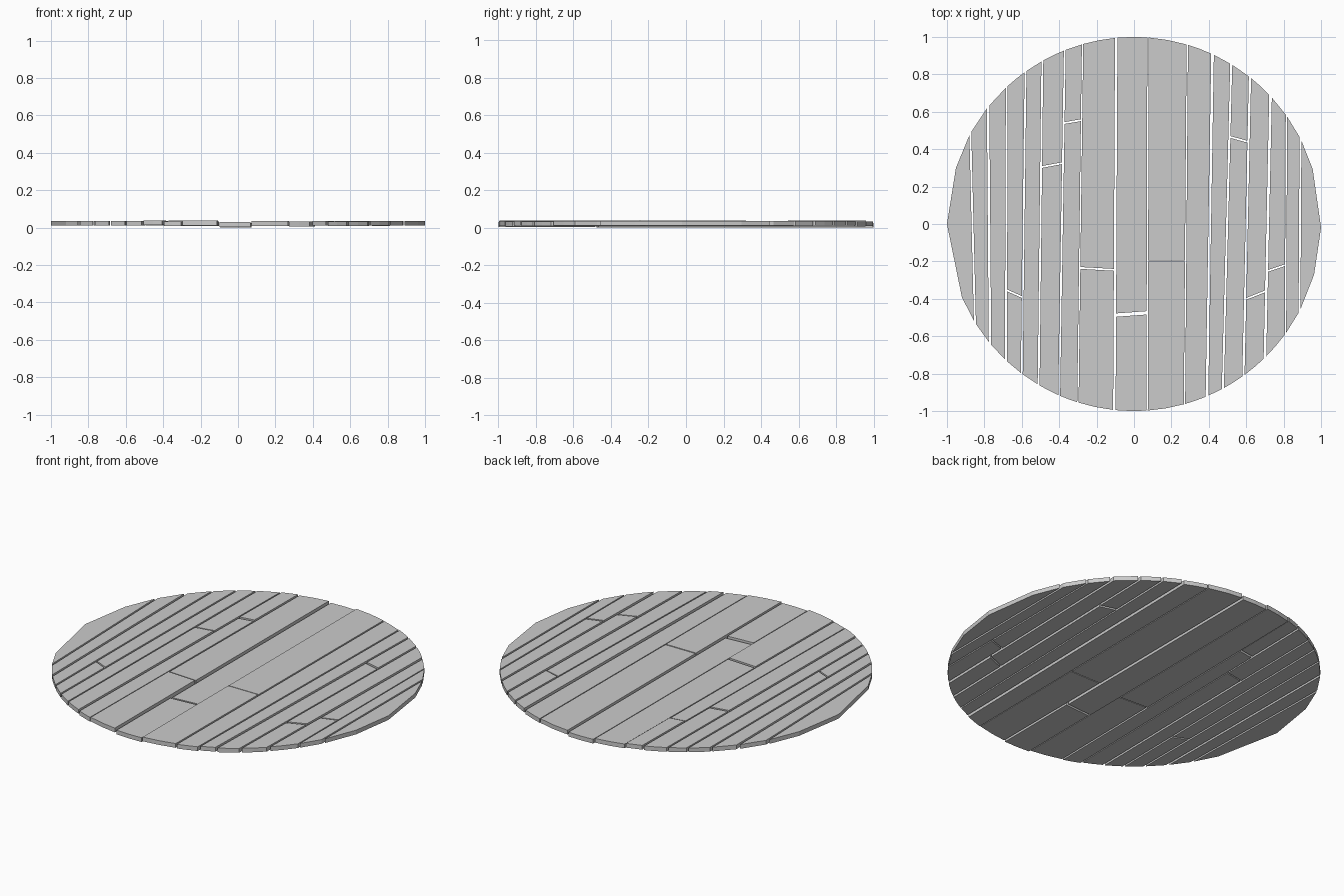
import bpy, bmesh, math

if "Cube" in bpy.data.objects:
    bpy.data.objects.remove(bpy.data.objects["Cube"])

THICK = 0.025
# seams between boards: x at back rim, x at front rim, gap width
SEAMS = [(-.875, -.850, .010), (-.780, -.770, .013), (-.680, -.685, .010), (-.580, -.600, .010),
         (-.490, -.510, .010), (-.370, -.400, .010), (-.275, -.300, .007), (-.095, -.105, .013),
         (.075, .070, .007), (.285, .270, .007), (.420, .390, .014), (.520, .475, .011),
         (.620, .585, .012), (.730, .700, .014), (.815, .810, .007), (.890, .885, .010)]
# cross cuts: board index -> y on left, y on right, gap width
CUTS = {2: (-.355, -.390, .010), 4: (.305, .325, .010), 5: (.540, .555, .010),
        6: (-.235, -.245, .010), 7: (-.487, -.475, .018), 8: (-.198, -.198, .006),
        11: (.465, .440, .010), 12: (-.400, -.360, .010), 13: (-.250, -.220, .010)}
# underside height of each board: (front piece, back piece)
BASE = [(.011, .011), (.011, .011), (.011, .011), (.011, .011), (.013, .011), (.009, .013),
        (.012, .008), (.004, .000), (.010, .009), (.007, .007), (.011, .011), (.008, .011),
        (.009, .011), (.011, .010), (.011, .011)]


def rim(x):
    return math.sqrt(max(0, 1 - x * x))


def seam_x(seam, y, side):
    xt, xb, gap = seam
    yt, yb = rim(xt), -rim(xb)
    return xb + (xt - xb) * (y - yb) / (yt - yb) + side * gap / 2


def plank(name, outline, z):
    # flat outline extruded upward into a board
    bm = bmesh.new()
    face = bm.faces.new([bm.verts.new((x, y, z)) for x, y in outline])
    ext = bmesh.ops.extrude_face_region(bm, geom=[face])
    for v in ext['geom']:
        if isinstance(v, bmesh.types.BMVert):
            v.co.z += THICK
    bmesh.ops.recalc_face_normals(bm, faces=bm.faces)
    mesh = bpy.data.meshes.new(name)
    bm.to_mesh(mesh)
    bm.free()
    bpy.context.collection.objects.link(bpy.data.objects.new(name, mesh))


def arc(x0, x1, sign):
    # rim points; the wider boards get one extra point
    n = 2 if abs(x1 - x0) > .09 else 1
    return [(x0 + (x1 - x0) * i / n, sign * rim(x0 + (x1 - x0) * i / n)) for i in range(n + 1)]


# boards between neighbouring seams
for i in range(len(SEAMS) - 1):
    left, right = SEAMS[i], SEAMS[i + 1]
    gl, gr = left[2] / 2, right[2] / 2
    back = arc(right[0] - gr, left[0] + gl, 1)
    front = arc(left[1] + gl, right[1] - gr, -1)
    zf, zb = BASE[i]
    if i in CUTS:
        yl, yr, g = CUTS[i]
        lo = [(seam_x(right, yr, -1), yr - g / 2), (seam_x(left, yl, 1), yl - g / 2)]
        hi = [(seam_x(left, yl, 1), yl + g / 2), (seam_x(right, yr, -1), yr + g / 2)]
        plank(f"board_{i + 1}_front", front + lo, zf)
        plank(f"board_{i + 1}_back", hi + back, zb)
    else:
        plank(f"board_{i + 1}", front + back, zf)

# outer end boards with pointed rim
plank("board_left_end", [(-.880, .475), (-.952, .300), (-1, 0), (-.920, -.392), (-.856, -.517)], .011)
plank("board_right_end", [(.895, .446), (.955, .295), (1, -.020), (.963, -.270), (.890, -.456)], .011)
